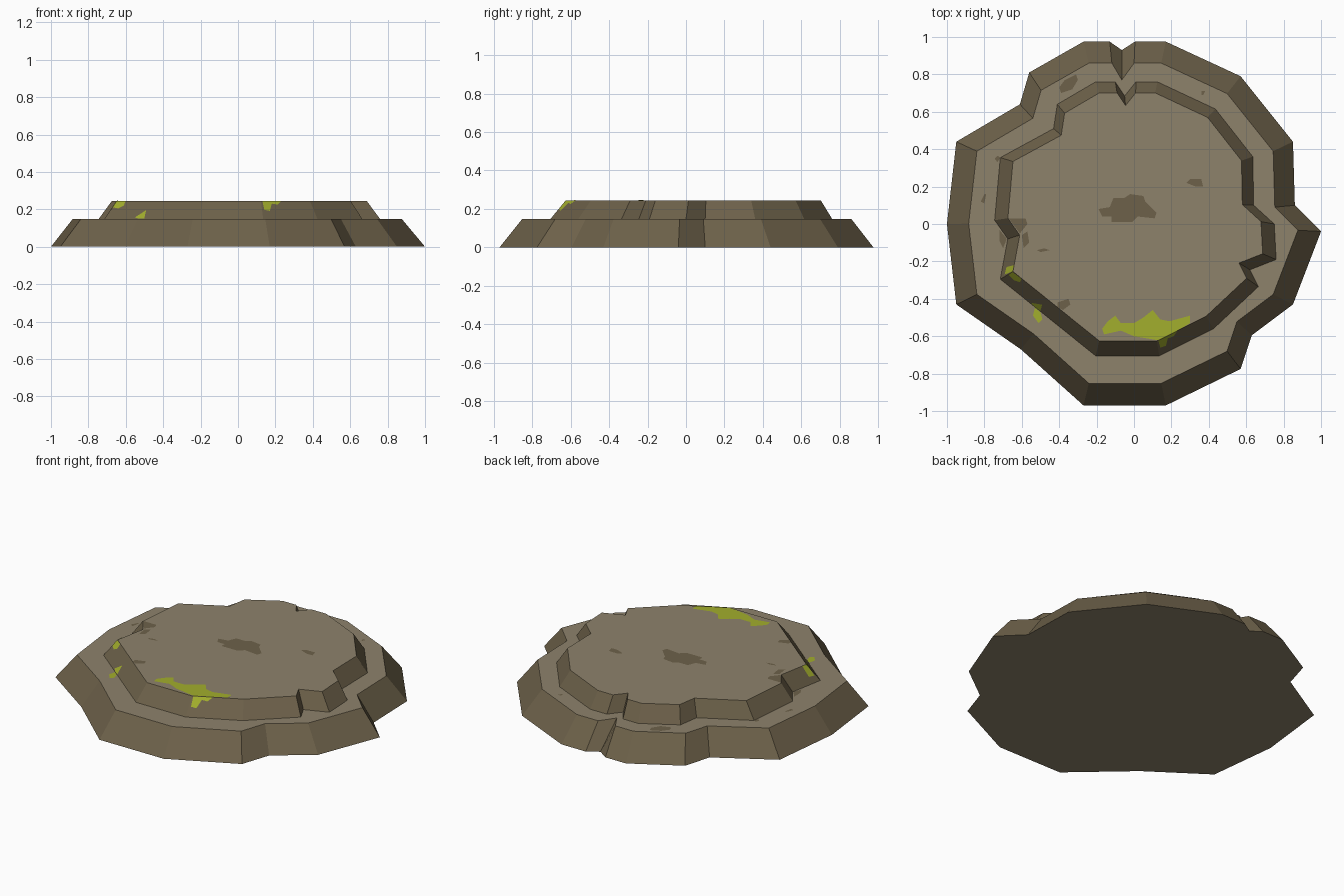
import bpy
from mathutils import Vector
from mathutils.bvhtree import BVHTree

if "Cube" in bpy.data.objects:
    bpy.data.objects.remove(bpy.data.objects["Cube"])


def material(name, rgb):
    m = bpy.data.materials.new(name)
    m.diffuse_color = (*rgb, 1)
    m.use_nodes = True
    m.node_tree.nodes["Principled BSDF"].inputs["Base Color"].default_value = m.diffuse_color
    return m


PALE = material("pale stone", (0.270, 0.225, 0.148))
DARK = material("dark stone", (0.153, 0.120, 0.068))
MOSS = material("yellow green moss", (0.365, 0.425, 0.026))


def build(name, verts, faces, mats):
    me = bpy.data.meshes.new(name)
    me.from_pydata(verts, [], faces)
    for m in mats:
        me.materials.append(m)
    me.update()
    ob = bpy.data.objects.new(name, me)
    bpy.context.collection.objects.link(ob)
    return ob


surfaces = []


def tier(name, base, z0, z1, scale, shift, deepen=None, closed=False):
    """Jagged slab with sloped walls: the rim is the base outline shrunk."""
    n = len(base)
    deepen = deepen or {}
    verts = [(x / 100, y / 100, z0) for x, y in base]
    for i, (x, y) in enumerate(base):
        x, y = deepen.get(i, (x * scale + shift[0], y * scale + shift[1]))
        verts.append((x / 100, y / 100, z1))
    faces = [(i, (i + 1) % n, n + (i + 1) % n, n + i) for i in range(n)]
    faces.append(tuple(range(n, 2 * n)))
    if closed:
        faces.append(tuple(reversed(range(n))))
    ob = build(name, verts, faces, [PALE, DARK])
    for p in ob.data.polygons:                  # walls are dark, flats are pale
        p.material_index = int(abs(p.normal.z) < 0.95)
    surfaces.append(BVHTree.FromPolygons([Vector(v) for v in verts], faces))
    return ob


# Lower tier (outlines in hundredths of a unit, counter-clockwise)
tier("lower_tier", [
    (100, -4), (86, 10), (85, 44), (57, 79), (17, 97.5), (0.5, 97.5), (-6.5, 93),
    (-13, 97.5), (-27, 97.5), (-56, 81), (-61, 64), (-95, 44), (-100, 0), (-95, -43),
    (-60.5, -67), (-27, -97), (17, -97), (57, -77.5), (63, -59.5), (85, -43)],
    0, 0.148, 0.88, (-0.4, 0.2), {6: (-6.5, 77)}, closed=True)

# Upper tier
tier("upper_tier", [
    (75, 0), (64, 10), (63.5, 36), (43.5, 61.5), (12.5, 76), (1, 76), (-5, 68.5),
    (-10, 76), (-20.5, 76), (-41, 64), (-43, 51), (-71.5, 35.5), (-74.5, 2),
    (-67.5, -8), (-71.5, -29.5), (-20.5, -70.5), (13.5, -70.5), (42.5, -56),
    (66.5, -33.5), (62, -24.5), (76, -19)][:], 0.148, 0.245, 0.905, (0, 1.3))


def patch(name, pts, mat):
    """Thin painted patch, drawn in plan and laid on the face below it."""
    pts = [Vector((x / 100, y / 100, 0)) for x, y in pts]
    mid = sum(pts, Vector()) / len(pts)
    hits = [t.ray_cast(mid + Vector((0, 0, 2)), Vector((0, 0, -1))) for t in surfaces]
    loc, nrm = max((h for h in hits if h[0]), key=lambda h: h[0].z)[:2]
    verts = []
    for p in pts:
        z = loc.z - (nrm.x * (p.x - loc.x) + nrm.y * (p.y - loc.y)) / nrm.z
        verts.append(Vector((p.x, p.y, z)) + nrm * 0.002)
    ob = build(name, verts, [tuple(range(len(verts)))], [mat])
    if ob.data.polygons[0].normal.dot(nrm) < 0:
        ob.data.flip_normals()


# Dark stains on the flats
stains = {
    "centre": [(-19, 8), (-13, 9), (-11, 14), (-5, 14), (-2, 16), (5, 15), (6, 12),
               (12, 6), (11, 3), (2, 4), (-1, 1), (-12, 1), (-12, 4), (-17, 4)],
    "right": [(28, 22), (30, 24), (36, 24), (37, 20), (33, 20)],
    "back_left": [(-40, 73), (-37, 77), (-31, 80), (-30, 77), (-33, 72), (-39, 70)],
    "back_right": [(36, 69), (36, 71), (38, 71), (37, 69)],
    "far_left": [(-82, 12), (-80, 16), (-79, 16), (-80, 11)],
    "left_rim": [(-67, 3), (-58, 3), (-57, 0), (-61, -5)],
    "left_inner": [(-60, -6), (-57, -4), (-56, -10), (-59, -13)],
    "left_ledge": [(-72, -3), (-68, -8), (-70, -13), (-72, -9)],
    "left_speck": [(-52, -14), (-48, -13), (-45, -14), (-50, -15)],
    "left_corner": [(-73, 33), (-74.5, 35), (-73, 36.5), (-71.6, 35.6)],
    "front_left": [(-41, -42), (-35, -40), (-34, -43), (-38, -46), (-41, -44.5)],
}
for key, pts in stains.items():
    patch("stain_" + key, pts, DARK)

# Moss on the front rim and running down the walls
moss = {
    "front_rim": [(-17, -56), (-14, -52), (-10, -49), (-7, -53), (0, -53), (5, -50),
                  (10, -46), (14, -51), (19, -52), (30, -49), (30, -53), (22, -57.7),
                  (13, -62.2), (6, -61), (0, -60), (-7, -57), (-16, -59)],
    "front_drip": [(13, -62.3), (23, -57.2), (21, -60), (18, -61), (17, -65), (14, -66)],
    "left_wall": [(-64, -22), (-68, -23), (-69, -27), (-64.8, -25.4)],
    "corner_wall": [(-64.8, -25.6), (-60, -29.3), (-61, -31), (-64, -30), (-67, -27)],
    "low_wall": [(-55, -42), (-49, -43), (-50, -46.5), (-53, -44.3)],
    "ledge": [(-53, -44.8), (-50, -47.2), (-49, -51), (-51, -53), (-54, -49)],
}
for key, pts in moss.items():
    patch("moss_" + key, pts, MOSS)
